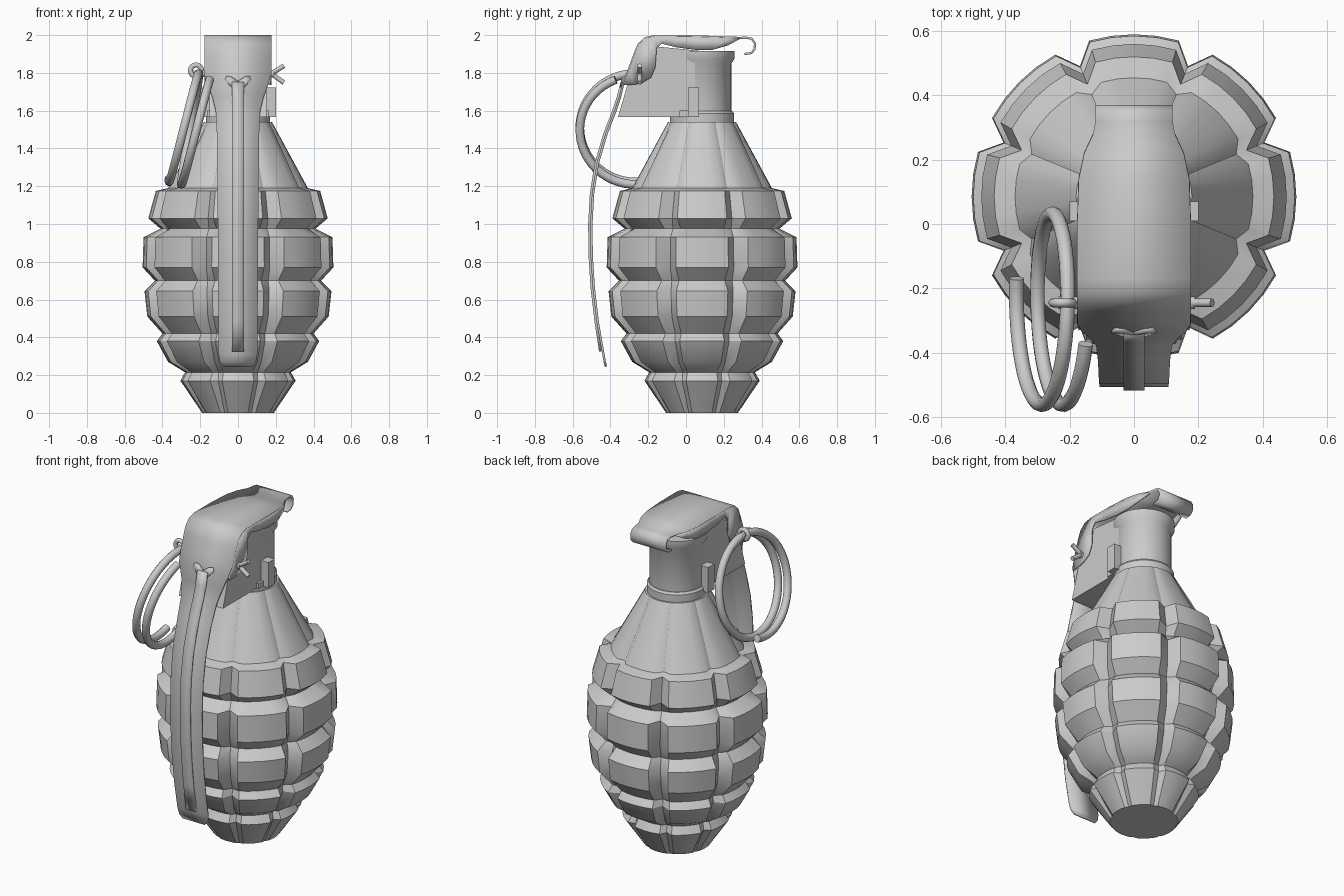
import bpy, bmesh, math
from mathutils import Vector

if "Cube" in bpy.data.objects:
    bpy.data.objects.remove(bpy.data.objects["Cube"])

CY = 0.085  # body axis offset in y


def make(name, verts, faces, angle=35, solid=0, offset=0):
    me = bpy.data.meshes.new(name)
    bm = bmesh.new()
    vs = [bm.verts.new(v) for v in verts]
    for f in faces:
        bm.faces.new([vs[i] for i in f])
    bmesh.ops.recalc_face_normals(bm, faces=bm.faces)
    bm.to_mesh(me)
    bm.free()
    ob = bpy.data.objects.new(name, me)
    bpy.context.collection.objects.link(ob)
    if solid:
        m = ob.modifiers.new("thickness", 'SOLIDIFY')
        m.thickness, m.offset = solid, offset
    bpy.ops.object.select_all(action='DESELECT')
    bpy.context.view_layer.objects.active = ob
    ob.select_set(True)
    bpy.ops.object.shade_smooth_by_angle(angle=math.radians(angle))
    return ob


def lofted(name, rings, angle=35):
    n = len(rings[0])
    faces = [(k * n + i, k * n + (i + 1) % n, (k + 1) * n + (i + 1) % n, (k + 1) * n + i)
             for k in range(len(rings) - 1) for i in range(n)]
    faces += [tuple(range(n)), tuple(range((len(rings) - 1) * n, len(rings) * n))]
    return make(name, [v for r in rings for v in r], faces, angle)


def lathe(name, prof, n=40):
    return lofted(name, [[(r * math.cos(2 * math.pi * i / n), CY + r * math.sin(2 * math.pi * i / n), z)
                          for i in range(n)] for r, z in prof])


def prism(name, outline, x0, x1, angle=35):
    return lofted(name, [[(x, y, z) for y, z in outline] for x in (x0, x1)], angle)


def wire(name, pts, r):
    cu = bpy.data.curves.new(name, 'CURVE')
    cu.dimensions = '3D'
    cu.bevel_depth, cu.bevel_resolution, cu.use_fill_caps = r, 3, True
    sp = cu.splines.new('POLY')
    sp.points.add(len(pts) - 1)
    for p, co in zip(sp.points, pts):
        p.co = (*co, 1)
    ob = bpy.data.objects.new(name, cu)
    bpy.context.collection.objects.link(ob)
    return ob


# Segmented body: (z, lobe radius, vertical groove factor)
rows = [(0, .19, .97), (.17, .305, .9), (.215, .28, .95), (.27, .37, .87), (.38, .43, .87),
        (.42, .40, .93), (.51, .48, .87), (.645, .495, .87), (.70, .44, .95), (.77, .505, .87),
        (.93, .50, .87), (.975, .41, .98), (1.03, .475, .87), (1.175, .435, .87),
        (1.19, .37, .93), (1.54, .18, 1)]
rings = []
for z, r, g in rows:
    ring = []
    for lobe in range(8):
        for d, k in ((-16, 1), (-8, 1), (0, 1), (8, 1), (16, 1), (22.5, g)):
            a = math.radians(lobe * 45 + d)
            ring.append((r * k * math.cos(a), CY + r * k * math.sin(a), z))
    rings.append(ring)
lofted("body", rings, 32)

# Neck with collar and top lip
lathe("collar", [(.17, 1.52), (.17, 1.585), (.16, 1.597)])
lathe("neck", [(.155, 1.55), (.155, 1.85), (.172, 1.875), (.172, 1.915)])

# Head block in front of the neck
prism("head_block", [(-.36, 1.567), (.09, 1.567), (.09, 1.915), (-.16, 1.94), (-.25, 1.94)], -.15, .15)

# Side lugs
for s, side in ((-1, "left"), (1, "right")):
    prism(side + "_lug", [(.01, 1.567), (.07, 1.567), (.07, 1.722), (.01, 1.722)], s * .14, s * .2)
    prism(side + "_lug_foot", [(-.035, 1.567), (.02, 1.567), (.02, 1.6), (-.035, 1.6)], s * .14, s * .165)

# Lever sheet: (y, z, half width)
path = [(.31, 1.90, .12), (.345, 1.905, .12), (.363, 1.925, .12), (.365, 1.955, .12),
        (.35, 1.98, .12), (.32, 1.986, .12), (.28, 1.985, .127), (.22, 1.987, .155),
        (.14, 1.99, .172), (0, 1.994, .177), (-.17, 1.994, .177), (-.215, 1.984, .177),
        (-.25, 1.952, .177), (-.268, 1.91, .177), (-.305, 1.81, .175), (-.33, 1.75, .163),
        (-.35, 1.67, .135), (-.373, 1.6, .118), (-.42, 1.48, .112), (-.467, 1.32, .11),
        (-.492, 1.16, .108), (-.501, 1.0, .107), (-.499, .83, .106), (-.488, .66, .105),
        (-.467, .48, .104), (-.437, .31, .102), (-.43, .27, .095), (-.424, .245, .075)]
make("lever", [(s * w, y, z) for y, z, w in path for s in (-1, 1)],
     [(2 * i, 2 * i + 1, 2 * i + 3, 2 * i + 2) for i in range(len(path) - 1)], 40, .012)


def half_width(y):
    pts = sorted((p[0], p[2]) for p in path[6:11])
    for (a, wa), (b, wb) in zip(pts, pts[1:]):
        if a <= y <= b:
            return wa + (wb - wa) * (y - a) / (b - a)
    return .177


# Lever side flanges: upper edge paired with lower edge
pairs = [((.28, 1.985), (.28, 1.978)), ((.22, 1.987), (.22, 1.945)), ((.14, 1.99), (.14, 1.922)),
         ((.05, 1.992), (.05, 1.922)), ((-.05, 1.994), (-.05, 1.935)), ((-.13, 1.994), (-.13, 1.955)),
         ((-.17, 1.994), (-.155, 1.93)), ((-.215, 1.984), (-.162, 1.83)), ((-.25, 1.952), (-.185, 1.775)),
         ((-.268, 1.91), (-.23, 1.748)), ((-.305, 1.81), (-.27, 1.738)), ((-.33, 1.75), (-.328, 1.735))]
for s, side in ((-1, "left"), (1, "right")):
    make(side + "_flange",
         [(s * (half_width(y) - (.01 if y < -.32 else .004)), y, z) for p in pairs for y, z in p],
         [(2 * i, 2 * i + 1, 2 * i + 3, 2 * i + 2) for i in range(len(pairs) - 1)], 40, .01)

# Raised rib down the lever, with forked top
rib = [p for p in path[15:25]] + [(-.443, .325, 0)]
make("lever_rib", [(s * .033, y - .01, z) for y, z, _ in rib for s in (-1, 1)],
     [(2 * i, 2 * i + 1, 2 * i + 3, 2 * i + 2) for i in range(len(rib) - 1)], 40, .014)
for s, side in ((-1, "left"), (1, "right")):
    make(side + "_rib_fork", [(0, -.339, 1.755), (s * .03, -.346, 1.72), (s * .07, -.333, 1.762),
                              (s * .06, -.325, 1.782), (s * .035, -.326, 1.778)],
         [(0, 1, 2, 3, 4)], 40, .012)

# Split pin with spread ends and an eye
wire("pin", [(-.235, -.245, 1.795), (.19, -.245, 1.795)], .019)
for s, side in ((-1, "lower"), (1, "upper")):
    wire("pin_tine_" + side, [(.17, -.245, 1.795), (.195, -.245, 1.795 + s * .012),
                              (.243, -.245, 1.793 + s * .045)], .013)
wire("pin_eye", [(-.222 + .03 * math.cos(t * math.pi / 8), -.245, 1.812 + .03 * math.sin(t * math.pi / 8))
                 for t in range(17)], .014)

# Coiled pull ring
u, n = Vector((-.21, 0, -.978)), Vector((-.978, 0, .21))
c, f = Vector((-.262, -.265, 1.505)), Vector((0, -1, 0))
a0, a1, N = -.33, 3 * math.pi - .37, 80
pts = []
for i in range(N + 1):
    t = i / N
    a = a0 + (a1 - a0) * t
    pts.append(c + .297 * (math.cos(a) * u + math.sin(a) * f) + n * (.045 - .1 * t))
wire("pull_ring", pts, .023)
